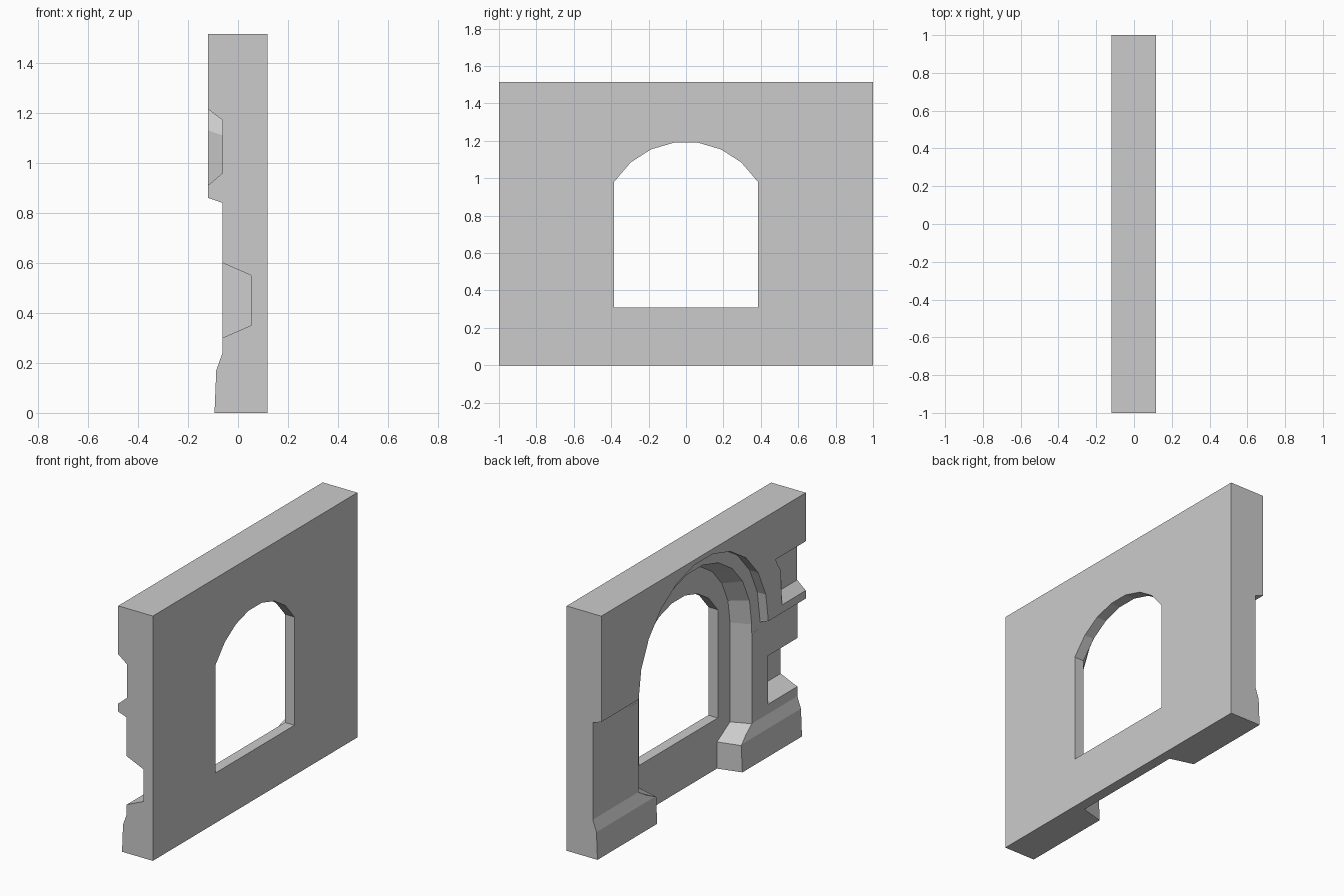
import bpy
import bmesh
from math import cos, sin, pi

cube = bpy.data.objects.get("Cube")
if cube:
    bpy.data.objects.remove(cube)

stone = bpy.data.materials.new("grey_stone")
stone.use_nodes = True
GREY = (0.6, 0.6, 0.6, 1)
stone.diffuse_color = GREY
stone.node_tree.nodes["Principled BSDF"].inputs["Base Color"].default_value = GREY

BACK, FACE, LEDGE, PANEL = 0.117, -0.12, -0.062, 0.052
OUT = -0.2          # where cutters start, clear of the wall
SPRING = 0.855      # springing height of the relief arches


def loft(name, ring_a, ring_b):
    """Closed solid between two matching rings of 3D points."""
    bm = bmesh.new()
    a = [bm.verts.new(p) for p in ring_a]
    b = [bm.verts.new(p) for p in ring_b]
    bm.faces.new(a)
    bm.faces.new(b[::-1])
    for i in range(len(a)):
        j = (i + 1) % len(a)
        bm.faces.new((a[j], a[i], b[i], b[j]))
    bmesh.ops.recalc_face_normals(bm, faces=bm.faces)
    mesh = bpy.data.meshes.new(name)
    bm.to_mesh(mesh)
    bm.free()
    mesh.materials.append(stone)
    obj = bpy.data.objects.new(name, mesh)
    bpy.context.collection.objects.link(obj)
    return obj


def along_x(name, x0, outline0, x1, outline1):
    return loft(name, [(x0, y, z) for y, z in outline0], [(x1, y, z) for y, z in outline1])


def arch(r, centre, sides=11):
    return [(r * cos(pi * i / sides), centre + r * sin(pi * i / sides)) for i in range(sides + 1)]


def niche(r, foot):
    """Arch on straight legs that flare inward over the plinth."""
    legs = [(-r, 0.24), (-foot, 0.165), (-foot, -0.1)]
    return arch(r, SPRING) + legs + [(-y, z) for y, z in reversed(legs)]


# Wall body: side profile with plinth and overhanging upper course
profile = [(BACK, 0), (-0.094, 0), (-0.087, 0.17), (LEDGE, 0.24), (LEDGE, 0.84),
           (FACE, 0.86), (FACE, 1.515), (BACK, 1.515)]
wall = loft("arched_wall", [(x, -1, z) for x, z in profile], [(x, 1, z) for x, z in profile])

# Outer arch step
step = arch(0.635, SPRING) + [(-0.635, 0.8), (0.635, 0.8)]
cutters = [along_x("outer_arch_cutter", OUT, step, LEDGE + 0.0005, step)]

# Splayed niche down to the recessed panel
cutters.append(along_x("niche_cutter", OUT, niche(0.615, 0.446), PANEL, niche(0.505, 0.377)))

# Window opening
window = [p for p in arch(0.452, 0.743) if p[1] > 0.95]
window[0], window[-1] = (0.385, 0.98), (-0.385, 0.98)
window += [(-0.385, 0.31), (0.385, 0.31)]
cutters.append(along_x("window_cutter", -0.3, window, 0.3, window))


def side_notch(name, x0, x1, rim, floor):
    """Bevelled notch open at the wall end, extended outward past the face."""
    k = (x0 - OUT) / (x1 - x0)
    outer = [(a + (a - c) * k, b + (b - d) * k) for (a, b), (c, d) in zip(rim, floor)]
    cutters.append(along_x(name, OUT, outer, x1, floor))


# Missing corner blocks at one end
side_notch("upper_notch_cutter", FACE, LEDGE + 0.001,
           [(-1.1, 1.215), (-0.706, 1.215), (-0.757, 1.13), (-0.768, 0.91), (-1.1, 0.91)],
           [(-1.1, 1.17), (-0.75, 1.17), (-0.797, 1.11), (-0.81, 0.96), (-1.1, 0.96)])
side_notch("lower_notch_cutter", LEDGE, PANEL,
           [(-1.1, 0.6), (-0.712, 0.6), (-0.712, 0.3), (-1.1, 0.3)],
           [(-1.1, 0.55), (-0.75, 0.55), (-0.75, 0.35), (-1.1, 0.35)])

# Carve everything out of the wall
bpy.context.view_layer.objects.active = wall
for cutter in cutters:
    mod = wall.modifiers.new(cutter.name, "BOOLEAN")
    mod.operation = "DIFFERENCE"
    mod.solver = "EXACT"
    mod.object = cutter
    bpy.ops.object.modifier_apply(modifier=mod.name)
    bpy.data.objects.remove(cutter)
